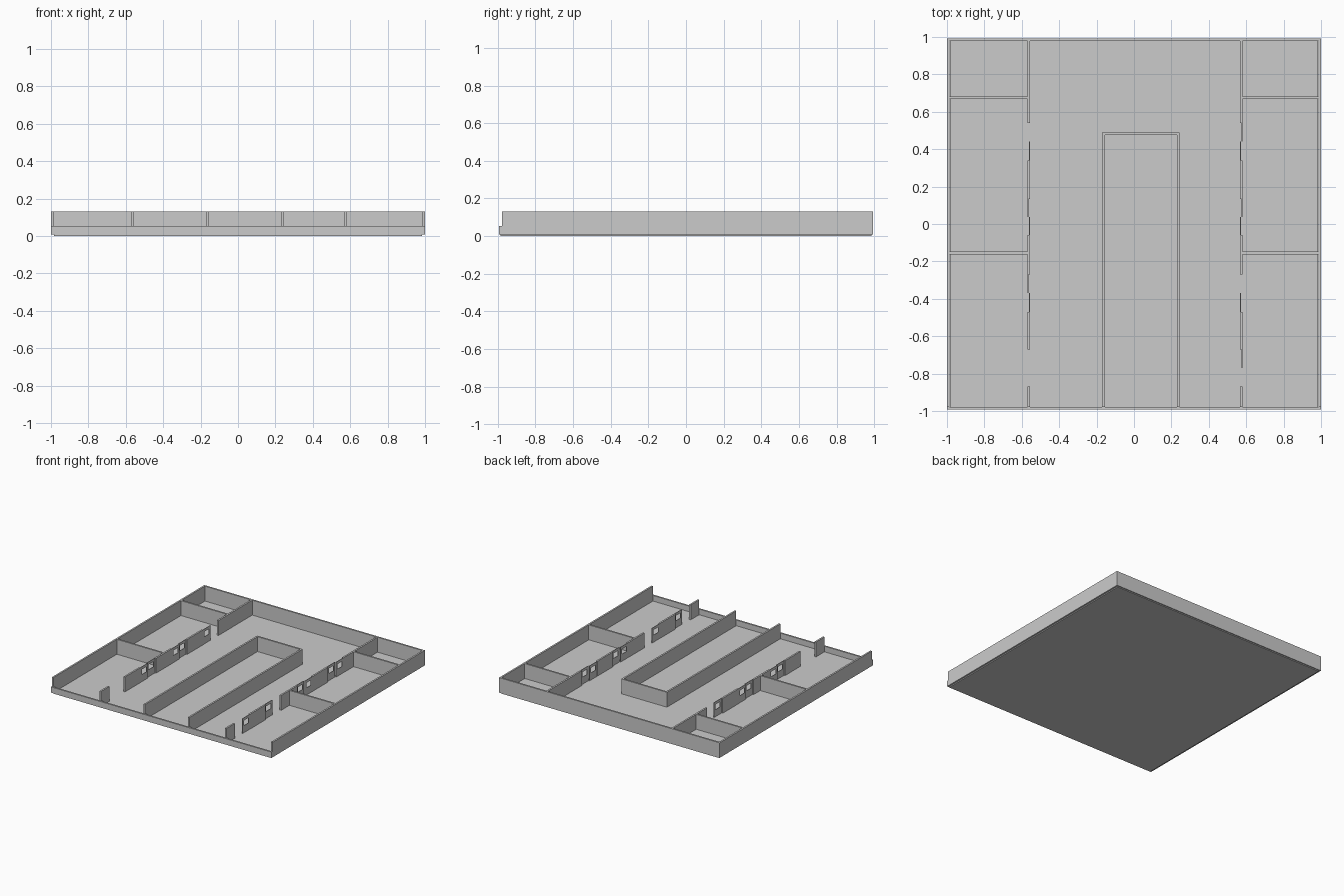
import bpy
import bmesh
from mathutils import Matrix, Vector

cube = bpy.data.objects.get("Cube")
if cube:
    bpy.data.objects.remove(cube, do_unlink=True)

grey = bpy.data.materials.new("plain grey")
grey.use_nodes = True
colour = (0.6, 0.6, 0.6, 1)
grey.diffuse_color = colour
grey.node_tree.nodes["Principled BSDF"].inputs["Base Color"].default_value = colour

FLOOR, TOP, LOW = 0.007, 0.13, 0.054   # floor top, wall top, front wall top
T = 0.014                              # wall thickness
END = 0.993                            # half depth
FRONT = T - END                        # inner face of the front wall


def finish(name, bm):
    bmesh.ops.recalc_face_normals(bm, faces=bm.faces)
    mesh = bpy.data.meshes.new(name)
    bm.to_mesh(mesh)
    bm.free()
    mesh.materials.append(grey)
    obj = bpy.data.objects.new(name, mesh)
    bpy.context.collection.objects.link(obj)
    return obj


def box(name, x, y, z=(FLOOR, TOP)):
    lo, hi = Vector((x[0], y[0], z[0])), Vector((x[1], y[1], z[1]))
    bm = bmesh.new()
    bmesh.ops.create_cube(bm, size=1, matrix=Matrix.Translation((lo + hi) / 2)
                          @ Matrix.Diagonal((*(hi - lo), 1)))
    return finish(name, bm)


def door(name, x, y0, y1):
    """Thin panel with a window opening."""
    bm = bmesh.new()

    def loop(a, b, c, d):
        return [bm.verts.new((x, *p)) for p in ((a, c), (b, c), (b, d), (a, d))]

    outer = loop(y0, y1, FLOOR, TOP)
    inner = loop(y0 + 0.02, y1 - 0.02, 0.066, 0.108)
    for i in range(4):
        j = (i + 1) % 4
        bm.faces.new((outer[i], outer[j], inner[j], inner[i]))
    obj = finish(name, bm)
    solid = obj.modifiers.new("thickness", "SOLIDIFY")
    solid.thickness = 0.004
    solid.offset = 0


# floor slab and outer walls
box("floor", (-0.985, 0.985), (-0.985, 0.985), (0, FLOOR + 0.001))
box("front_low_wall", (-1, 1), (-END, FRONT), (FLOOR, LOW))
box("back_wall", (-1, 1), (END - T, END))
for side, s in (("left", 1), ("right", -1)):
    box(side + "_outer_wall", sorted((s, s * (1 - T))), (FRONT, END - T))

# central walled bay, open to the front
box("bay_right_wall", (-0.17, -0.156), (FRONT, 0.476))
box("bay_left_wall", (0.23, 0.244), (FRONT, 0.476))
box("bay_back_wall", (-0.17, 0.244), (0.476, 0.49))

# side rooms: partition walls, doors and cross walls
walls = ((FRONT, -0.87), (-0.67, -0.47), (-0.27, -0.06), (0.135, 0.34), (0.54, END - T))
# door start, end, and whether it sits on the hall side of the wall
pairs = [(-0.47, -0.37, True), (-0.06, 0.037, True), (0.037, 0.135, False), (0.34, 0.44, True)]
extra = {"left": [(-0.77, -0.67, False), (0.44, 0.54, False)],
         "right": [(-0.37, -0.27, False)]}
for side, s, hall in (("left", 1, 0.566), ("right", -1, 0.556)):
    for n, span in enumerate(walls, 1):
        box(f"{side}_partition_{n}", sorted((s * hall, s * (hall + T))), span)
    for n, (y0, y1, inner) in enumerate(sorted(pairs + extra[side]), 1):
        door(f"{side}_door_{n}", s * (hall + (0.003 if inner else T - 0.003)), y0, y1)
    for name, y in (("front", -0.155), ("back", 0.675)):
        box(f"{side}_{name}_cross_wall", sorted((s * (hall + T), s * (1 - T))),
            (y - T / 2, y + T / 2))
